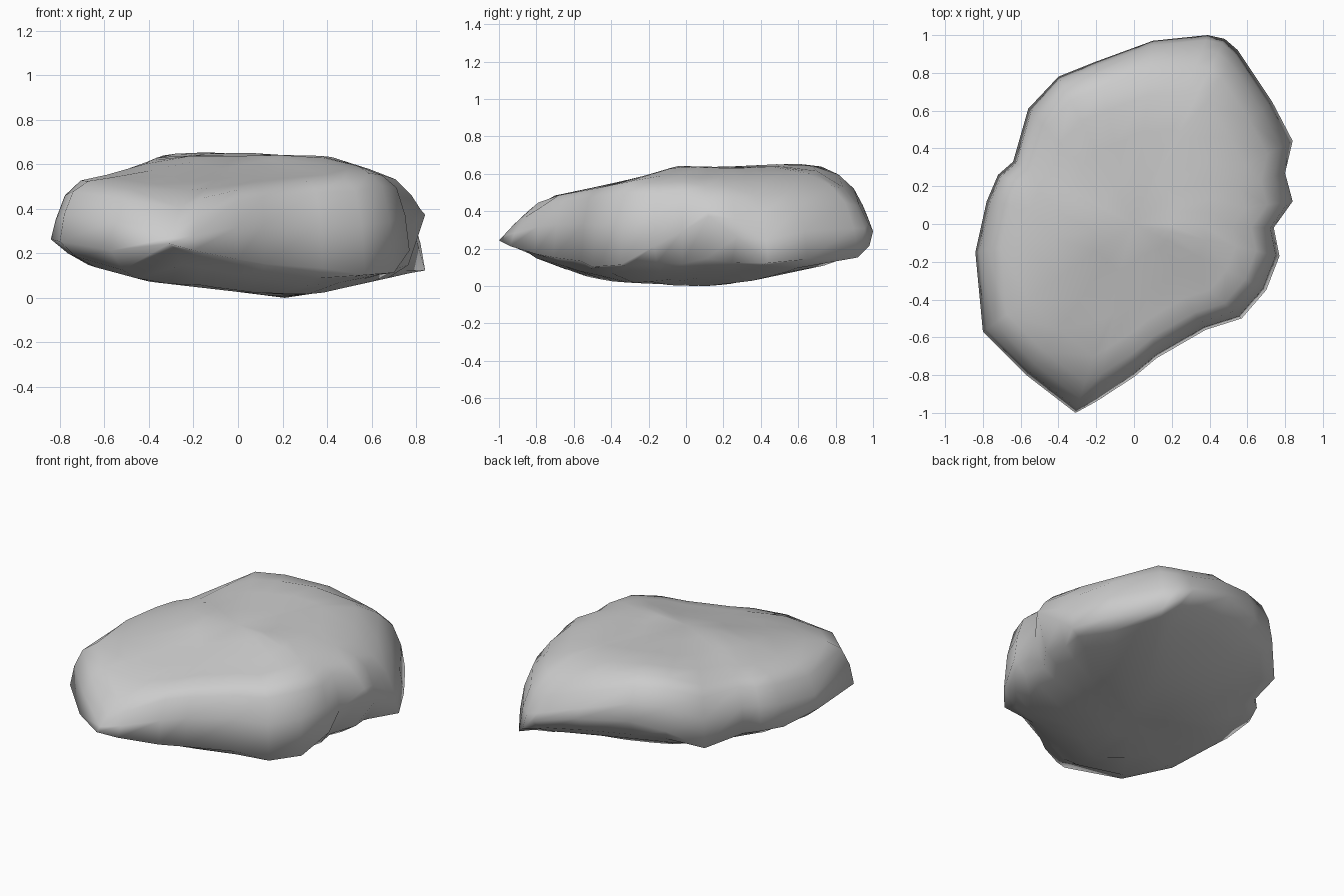
import bpy, bmesh

if "Cube" in bpy.data.objects:
    bpy.data.objects.remove(bpy.data.objects["Cube"])

# Widest outline of the boulder, counter-clockwise: x, y, height of the rim
RIM = [(.84, .12, .38), (.80, .27, .27), (.84, .44, .13), (.73, .65, .15), (.55, .92, .16),
       (.48, .98, .22), (.39, 1.0, .30), (.10, .97, .38), (-.20, .86, .40),
       (-.40, .78, .36), (-.56, .61, .23), (-.64, .33, .24), (-.72, .26, .25), (-.78, .12, .24),
       (-.84, -.15, .27), (-.80, -.57, .26), (-.57, -.80, .22), (-.31, -1.0, .25), (-.20, -.94, .22),
       (0, -.81, .18), (.12, -.71, .16), (.38, -.56, .14), (.57, -.50, .11), (.70, -.35, .12),
       (.77, -.17, .22), (.74, -.02, .30)]

# Height profiles of the crown and belly along x and along y
TOP_X = [(-.84, .38), (-.80, .48), (-.70, .54), (-.48, .575), (-.36, .645), (-.20, .67),
         (0, .67), (.12, .65), (.40, .65), (.62, .57), (.74, .53), (.84, .42)]
TOP_Y = [(-1, .28), (-.76, .48), (-.50, .53), (-.30, .57), (-.05, .65), (.30, .64),
         (.55, .67), (.75, .645), (.91, .57), (.97, .50), (1, .42)]
LOW_X = [(-.84, .23), (-.66, .15), (-.40, .08), (.12, .02), (.26, 0), (.50, .06), (.84, .13)]
LOW_Y = [(-1, .25), (-.84, .15), (-.50, .05), (-.38, .03), (.10, 0), (.25, .01), (.50, .07), (.91, .15), (1, .25)]


def sample(profile, t):
    if t <= profile[0][0]:
        return profile[0][1]
    for (a, u), (b, v) in zip(profile, profile[1:]):
        if t <= b:
            return u + (v - u) * (t - a) / (b - a)
    return profile[-1][1]


def crown(x, y):
    z = min(sample(TOP_X, x), sample(TOP_Y, y))
    return z - .3 * max(0, .7 * (x + y) - .6)      # worn back right corner


def belly(x, y):
    z = max(sample(LOW_X, x), sample(LOW_Y, y))
    s = .84 * y - .545 * x
    # undercut at the back left, slight rise at the front right
    return z + .36 * max(0, s - .38) + .2 * max(0, -s - .45)


bm = bmesh.new()


def ring(scale, blend, surface):
    verts = []
    for x, y, z in RIM:
        px, py = x * scale, y * scale
        pz = surface(px, py)
        if surface is belly:
            pz = min(pz, z - .01)
        verts.append(bm.verts.new((px, py, z + blend * (pz - z))))
    return verts


# Rings from the belly, over the rim, to the crown
rings = [ring(s, b, belly) for s, b in ((.25, 1), (.55, 1), (.80, 1), (.91, .85))]
rings.append(ring(1, 0, crown))
rings += [ring(s, b, crown) for s, b in ((.975, .53), (.925, .88), (.84, .99), (.70, 1), (.50, 1), (.25, 1))]

n = len(RIM)
for lower, upper in zip(rings, rings[1:]):
    for i in range(n):
        j = (i + 1) % n
        bm.faces.new((lower[i], lower[j], upper[j], upper[i]))

# Close belly and crown with fans
low = bm.verts.new((0, 0, belly(0, 0)))
high = bm.verts.new((0, 0, crown(0, 0)))
for i in range(n):
    j = (i + 1) % n
    bm.faces.new((low, rings[0][j], rings[0][i]))
    bm.faces.new((high, rings[-1][i], rings[-1][j]))

# Soften the crown a little, then settle the rock on the ground
soft = [v for r in rings[8:] for v in r] + [high]
bmesh.ops.smooth_vert(bm, verts=soft, factor=.3, use_axis_z=True)
drop = min(v.co.z for v in bm.verts)
for v in bm.verts:
    v.co.z -= drop
bmesh.ops.recalc_face_normals(bm, faces=bm.faces)

mesh = bpy.data.meshes.new("boulder")
bm.to_mesh(mesh)
bm.free()
boulder = bpy.data.objects.new("boulder", mesh)
bpy.context.collection.objects.link(boulder)
for p in mesh.polygons:
    p.use_smooth = True
